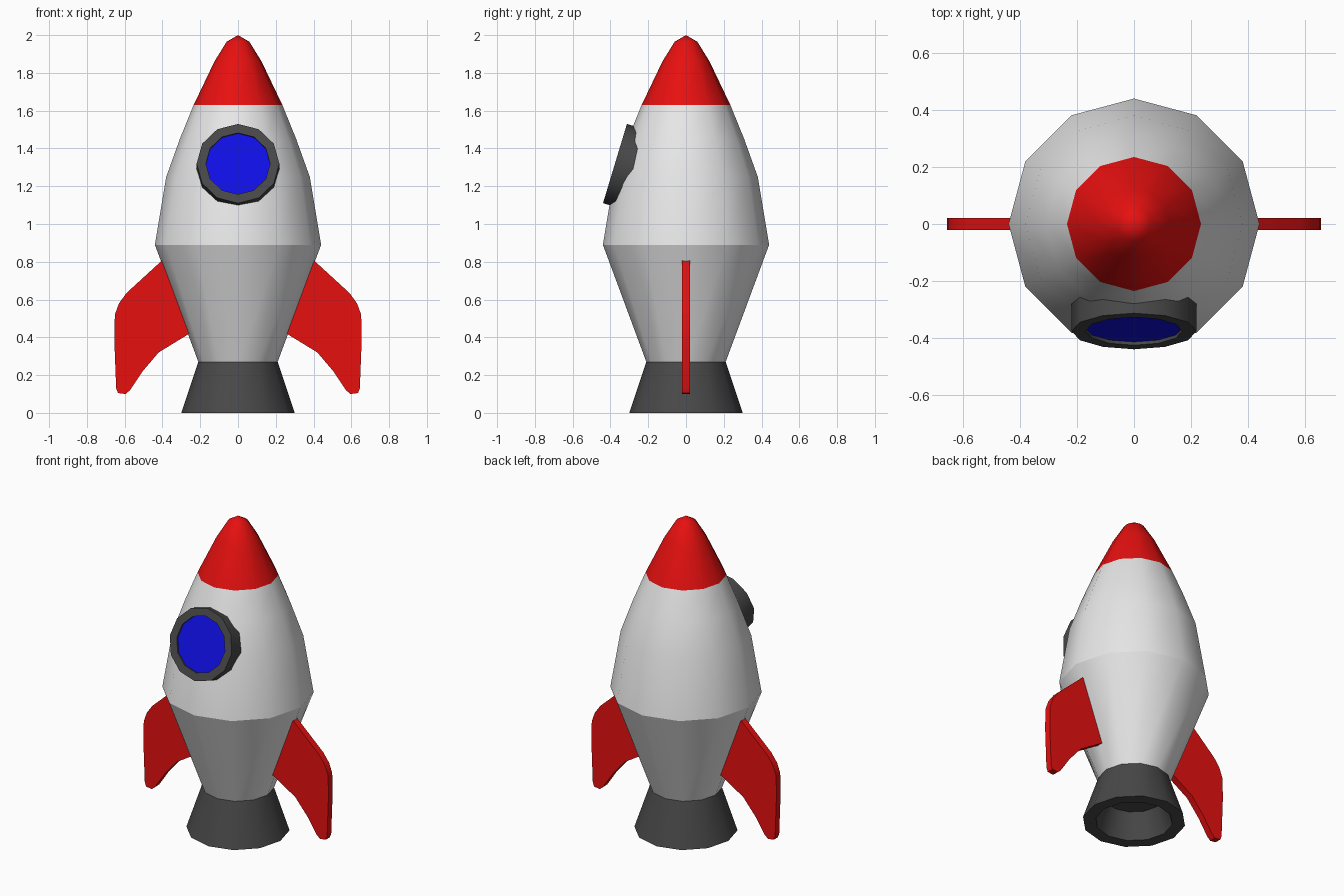
import bpy, bmesh, math
from mathutils import Matrix, Vector

if "Cube" in bpy.data.objects:
    bpy.data.objects.remove(bpy.data.objects["Cube"], do_unlink=True)

SIDES = 12


def material(name, rgb):
    m = bpy.data.materials.new(name)
    m.use_nodes = True
    m.diffuse_color = (*rgb, 1)
    m.node_tree.nodes["Principled BSDF"].inputs["Base Color"].default_value = (*rgb, 1)
    return m


white = material("white paint", (0.8, 0.8, 0.8))
red = material("red paint", (0.8, 0.005, 0.005))
dark = material("dark metal", (0.065, 0.065, 0.065))
blue = material("blue glass", (0.005, 0.005, 0.8))


def finish(name, bm, mats, angle=40):
    """Turn a bmesh into a smooth-shaded object with sharp hard edges."""
    bmesh.ops.recalc_face_normals(bm, faces=bm.faces)
    mesh = bpy.data.meshes.new(name)
    bm.to_mesh(mesh)
    bm.free()
    for m in mats:
        mesh.materials.append(m)
    mesh.shade_smooth()
    mesh.set_sharp_from_angle(angle=math.radians(angle))
    obj = bpy.data.objects.new(name, mesh)
    bpy.context.collection.objects.link(obj)
    return obj


def lathe(profile):
    """Spin (radius, height) points around z."""
    bm = bmesh.new()
    verts = [bm.verts.new((r, 0, z)) for r, z in profile]
    edges = [bm.edges.new(pair) for pair in zip(verts, verts[1:])]
    bmesh.ops.spin(bm, geom=verts + edges, cent=(0, 0, 0), axis=(0, 0, 1),
                   angle=math.tau, steps=SIDES)
    bmesh.ops.remove_doubles(bm, verts=bm.verts, dist=0.0005)
    return bm


# Upper hull, with the nose cone coloured by height
NOSE = 1.63
bm = lathe([(0.44, 0.89), (0.38, 1.25), (0.308, 1.45), (0.235, NOSE),
            (0.125, 1.86), (0.06, 1.965), (0, 2)])
for f in bm.faces:
    f.material_index = int(f.calc_center_median().z > NOSE)
finish("upper_hull", bm, [white, red])

# Lower hull tapering down to the engine
finish("lower_hull", lathe([(0.21, 0.27), (0.44, 0.89)]), [white])

# Hollow engine nozzle
finish("nozzle", lathe([(0, 0.16), (0.17, 0.16), (0.225, 0), (0.3, 0),
                        (0.21, 0.27), (0, 0.27)]), [dark])

# Round window, tilted to follow the hull
tilt = Matrix.Translation((0, -0.376, 1.32)) @ Matrix.Rotation(math.radians(73.2), 4, "X")
frame = finish("window_frame", lathe([(0.219, -0.16), (0.219, 0), (0.17, 0),
                                      (0.17, -0.02)]), [dark])
glass = finish("window_glass", lathe([(0.17, -0.012), (0, -0.012)]), [blue])
for part in (frame, glass):
    part.matrix_world = tilt
# Make sure the open glass disc faces outward
if glass.data.polygons[0].normal.z < 0:
    glass.data.flip_normals()

# Swept fins on both sides
FIN = [(0.35, 0.855), (0.41, 0.8), (0.59, 0.635), (0.63, 0.58), (0.652, 0.52),
       (0.655, 0.39), (0.645, 0.13), (0.635, 0.105), (0.595, 0.1), (0.572, 0.12),
       (0.505, 0.22), (0.42, 0.32), (0.265, 0.415), (0.22, 0.435)]
HALF = 0.021
for side, name in ((1, "left_fin"), (-1, "right_fin")):
    bm = bmesh.new()
    face = bm.faces.new([bm.verts.new((side * x, -HALF, z)) for x, z in FIN])
    ext = bmesh.ops.extrude_face_region(bm, geom=[face], use_keep_orig=True)
    moved = [g for g in ext["geom"] if isinstance(g, bmesh.types.BMVert)]
    bmesh.ops.translate(bm, verts=moved, vec=Vector((0, 2 * HALF, 0)))
    finish(name, bm, [red])
